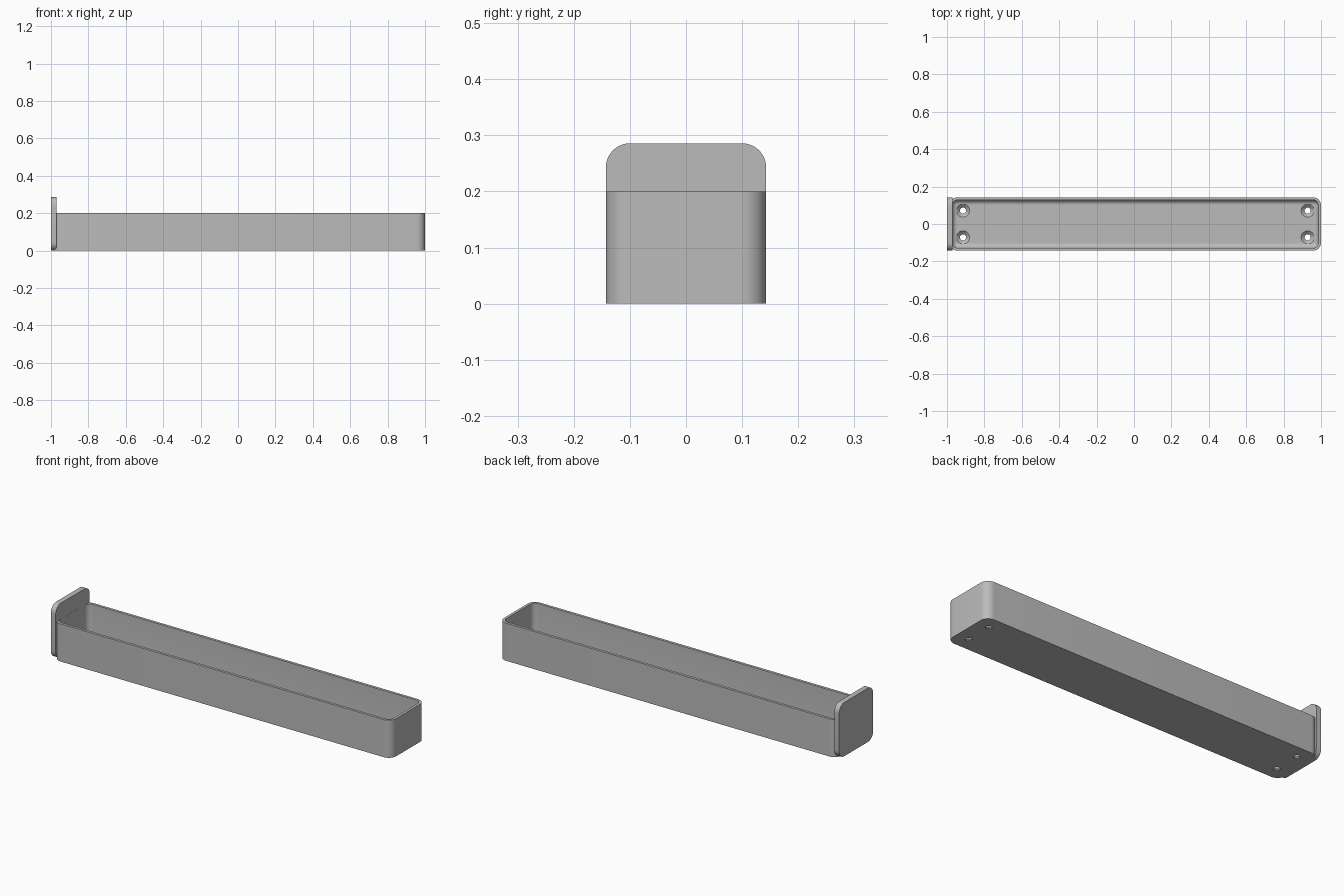
import bpy, bmesh, math
from mathutils import Matrix

if "Cube" in bpy.data.objects:
    bpy.data.objects.remove(bpy.data.objects["Cube"], do_unlink=True)

MM = 1 / 70          # everything below is laid out in millimetres
FLOOR = 1.5
TRAY_X = 0.5         # tray centre along its length
HALF_L, HALF_W, HEIGHT = 69.5, 10, 14
WALL, CORNER, FILLET = 1, 3, 1.9

grey = bpy.data.materials.new("grey plastic")
grey.use_nodes = True
colour = (0.5, 0.5, 0.5, 1)
grey.diffuse_color = colour
grey.node_tree.nodes["Principled BSDF"].inputs["Base Color"].default_value = colour


def rounded_rect(hx, hy, r, z, steps=10):
    """Outline of a rectangle with rounded corners at height z."""
    points = []
    for quarter, (sx, sy) in enumerate([(1, 1), (-1, 1), (-1, -1), (1, -1)]):
        for i in range(steps + 1):
            a = (quarter + i / steps) * math.pi / 2
            points.append((sx * (hx - r) + r * math.cos(a),
                           sy * (hy - r) + r * math.sin(a), z))
    return points


def loft(name, rings, matrix):
    """Skin a stack of outlines, cap both ends and place the result."""
    bm = bmesh.new()
    loops = [[bm.verts.new(p) for p in ring] for ring in rings]
    for low, high in zip(loops, loops[1:]):
        for i in range(len(low)):
            j = (i + 1) % len(low)
            bm.faces.new((low[i], low[j], high[j], high[i]))
    bm.faces.new(loops[0][::-1])
    bm.faces.new(loops[-1])
    bmesh.ops.remove_doubles(bm, verts=bm.verts, dist=1e-4)
    bm.transform(Matrix.Scale(MM, 4) @ matrix)
    bmesh.ops.recalc_face_normals(bm, faces=bm.faces)
    mesh = bpy.data.meshes.new(name)
    bm.to_mesh(mesh)
    bm.free()
    mesh.materials.append(grey)
    obj = bpy.data.objects.new(name, mesh)
    bpy.context.collection.objects.link(obj)
    return obj


def circles(*radius_height):
    return [rounded_rect(r, r, r, z) for r, z in radius_height]


def activate(obj):
    bpy.ops.object.select_all(action="DESELECT")
    obj.select_set(True)
    bpy.context.view_layer.objects.active = obj


def cut(obj, cutters):
    activate(obj)
    for cutter in cutters:
        mod = obj.modifiers.new("hole", "BOOLEAN")
        mod.operation, mod.solver, mod.object = "DIFFERENCE", "EXACT", cutter
        bpy.ops.object.modifier_apply(modifier=mod.name)


# Open tray with a filleted floor
rings = [rounded_rect(HALF_L, HALF_W, CORNER, 0),
         rounded_rect(HALF_L, HALF_W, CORNER, HEIGHT),
         rounded_rect(HALF_L - WALL, HALF_W - WALL, CORNER - WALL, HEIGHT)]
for i in range(9):
    a = i / 8 * math.pi / 2
    inset = FILLET * (1 - math.cos(a))
    rings.append(rounded_rect(HALF_L - WALL - inset, HALF_W - WALL - inset,
                              CORNER - WALL - inset,
                              FLOOR + FILLET * (1 - math.sin(a))))
tray = loft("tray", rings, Matrix.Translation((TRAY_X, 0, 0)))

# Upright mounting plate on the end, turned so its thickness runs along x
upright = Matrix.Rotation(math.pi / 2, 4, "Y")
plate = loft("mounting_plate",
             [rounded_rect(10, 10, 3, 0), rounded_rect(10, 10, 3, 1.98)],
             Matrix.Translation((-70, 0, 10)) @ upright)

# Cutters: countersunk floor holes and straight plate holes
floor_cutters, plate_cutters = [], []
for y in (-5, 5):
    for x in (-64.5, 64.5):
        floor_cutters.append(loft(
            "floor_hole_cutter",
            circles((1.15, -1), (1.15, 0.3), (2.45, FLOOR), (2.45, FLOOR + 1)),
            Matrix.Translation((TRAY_X + x, y, 0))))
    plate_cutters.append(loft("plate_hole_cutter", circles((2.2, -1), (2.2, 3)),
                              Matrix.Translation((-70, y, 15)) @ upright))

cut(tray, floor_cutters + plate_cutters)
cut(plate, plate_cutters)
for cutter in floor_cutters + plate_cutters:
    bpy.data.objects.remove(cutter, do_unlink=True)

for part in (tray, plate):
    activate(part)
    bpy.ops.object.shade_smooth_by_angle(angle=math.radians(30))
